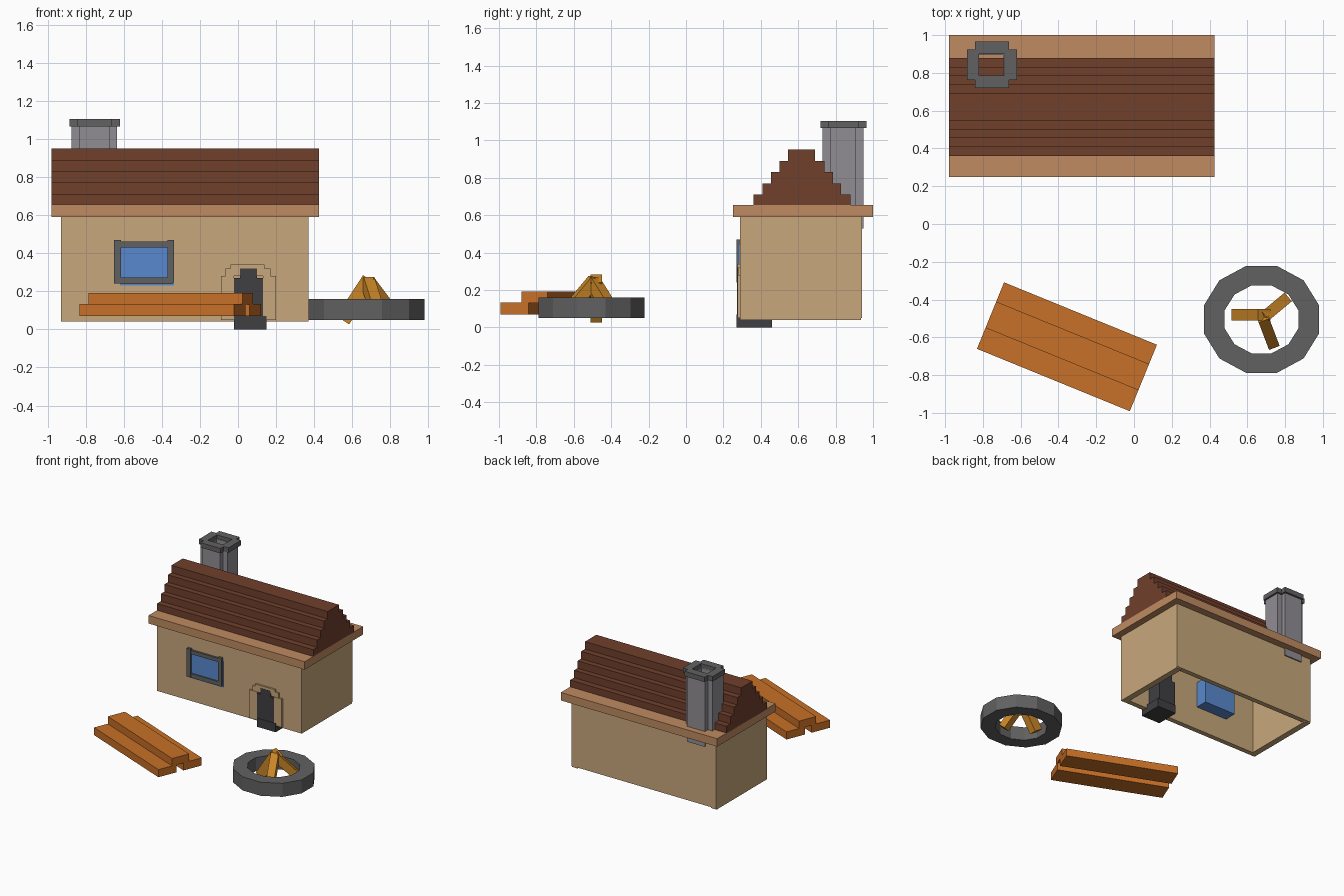
import bpy, bmesh, math
from mathutils import Vector, Matrix

if "Cube" in bpy.data.objects:
    bpy.data.objects.remove(bpy.data.objects["Cube"])


def material(name, rgb):
    m = bpy.data.materials.new(name)
    m.diffuse_color = (*rgb, 1)
    m.use_nodes = True
    m.node_tree.nodes["Principled BSDF"].inputs["Base Color"].default_value = m.diffuse_color
    return m


TAN = material("plaster", (0.58, 0.39, 0.20))
EAVE = material("eave_wood", (0.52, 0.26, 0.12))
ROOF = material("roof_brown", (0.16, 0.05, 0.025))
DARK = material("door_dark", (0.05, 0.05, 0.055))
STONE = material("stone", (0.12, 0.12, 0.12))
GREY = material("chimney_grey", (0.28, 0.27, 0.29))
BLUE = material("glass_blue", (0.10, 0.25, 0.62))
PLANK = material("plank_orange", (0.57, 0.16, 0.02))
LOG = material("log_orange", (0.60, 0.24, 0.02))


def finish(name, bm, mat):
    bmesh.ops.recalc_face_normals(bm, faces=bm.faces)
    me = bpy.data.meshes.new(name)
    bm.to_mesh(me)
    bm.free()
    me.materials.append(mat)
    ob = bpy.data.objects.new(name, me)
    bpy.context.collection.objects.link(ob)
    return ob


def boxes(name, mat, *ranges):
    """Boxes given as (x0, x1, y0, y1, z0, z1), in one object."""
    bm = bmesh.new()
    for x0, x1, y0, y1, z0, z1 in ranges:
        m = Matrix.Translation(((x0 + x1) / 2, (y0 + y1) / 2, (z0 + z1) / 2))
        m = m @ Matrix.Diagonal((x1 - x0, y1 - y0, z1 - z0, 1))
        bmesh.ops.create_cube(bm, size=1, matrix=m)
    return finish(name, bm, mat)


def prism(name, mat, profile, offset):
    """Extrude a closed outline of 3D points along an offset."""
    bm = bmesh.new()
    f = bm.faces.new([bm.verts.new(p) for p in profile])
    ext = bmesh.ops.extrude_face_region(bm, geom=[f], use_keep_orig=True)
    bmesh.ops.translate(bm, vec=offset,
                        verts=[g for g in ext["geom"] if isinstance(g, bmesh.types.BMVert)])
    return finish(name, bm, mat)


# Hollow walls, open underneath
boxes("front_wall", TAN, (-0.93, 0.37, 0.29, 0.33, 0.04, 0.60))
boxes("back_wall", TAN, (-0.93, 0.37, 0.90, 0.94, 0.05, 0.60))
boxes("left_wall", TAN, (-0.93, -0.88, 0.295, 0.935, 0.04, 0.60))
boxes("right_wall", TAN, (0.32, 0.37, 0.295, 0.935, 0.04, 0.60))

# Eave slab and stepped roof
boxes("eave_slab", EAVE, (-0.98, 0.425, 0.25, 1.0, 0.59, 0.655))
steps = [(0.36, 0.88), (0.41, 0.83), (0.455, 0.785), (0.50, 0.74), (0.545, 0.69)]
levels = [0.65, 0.71, 0.77, 0.83, 0.89, 0.95]
outline = []
for i, (a, b) in enumerate(steps):
    outline += [(-0.98, a, levels[i]), (-0.98, a, levels[i + 1])]
for i in reversed(range(5)):
    outline += [(-0.98, steps[i][1], levels[i + 1]), (-0.98, steps[i][1], levels[i])]
prism("stepped_roof", ROOF, outline, (1.405, 0, 0))


# Chimney shaft and cap: four slabs around an open flue
def flue(name, mat, x0, x1, y0, y1, t, notch, z0, z1):
    boxes(name, mat,
          (x0, x0 + t, y0 + notch, y1 - notch, z0, z1),
          (x1 - t, x1, y0 + notch, y1 - notch, z0, z1),
          (x0 + notch, x1 - notch, y0, y0 + t, z0, z1),
          (x0 + notch, x1 - notch, y1 - t, y1, z0, z1))


flue("chimney_shaft", GREY, -0.875, -0.635, 0.73, 0.95, 0.055, 0.04, 0.53, 1.075)
flue("chimney_cap", STONE, -0.885, -0.62, 0.72, 0.965, 0.065, 0.042, 1.065, 1.105)

# Window with frame
boxes("window_glass", BLUE, (-0.62, -0.335, 0.283, 0.43, 0.23, 0.44))
boxes("window_frame", STONE,
      (-0.65, -0.615, 0.27, 0.30, 0.24, 0.47), (-0.37, -0.337, 0.27, 0.30, 0.245, 0.47),
      (-0.64, -0.345, 0.274, 0.30, 0.43, 0.46), (-0.62, -0.345, 0.274, 0.30, 0.237, 0.272))

# Stepped door surround, door and threshold
boxes("door_surround", TAN,
      (-0.09, -0.02, 0.275, 0.30, 0.05, 0.28), (0.13, 0.20, 0.275, 0.30, 0.05, 0.28),
      (-0.065, 0.17, 0.278, 0.30, 0.28, 0.32), (-0.04, 0.14, 0.275, 0.30, 0.30, 0.34))
boxes("door", DARK, (-0.02, 0.13, 0.274, 0.45, 0.03, 0.27),
      (0.01, 0.10, 0.273, 0.45, 0.20, 0.32))
boxes("door_threshold", DARK, (-0.02, 0.15, 0.27, 0.46, 0.0, 0.07))

# Plank pile: two planks with a third lying across the gap
for name, y0, y1, z0 in (("plank_front", -0.19, -0.03, 0.07),
                         ("plank_back", 0.03, 0.19, 0.07),
                         ("plank_top", -0.07, 0.08, 0.13)):
    ob = boxes(name, PLANK, (-0.437, 0.437, y0, y1, z0, z0 + 0.062))
    ob.location = (-0.355, -0.65, 0)
    ob.rotation_euler.z = math.radians(-22.2)

# Fire ring of twelve stones
bm = bmesh.new()
N = 12
rings = []
for i in range(N):
    a = math.tau * (i + 0.5) / N
    k = 1 / math.cos(math.pi / N)
    c, s = k * math.cos(a), k * math.sin(a)
    rings.append([bm.verts.new((0.675 + rx * c, -0.505 + ry * s, z)) for rx, ry, z in
                  ((0.304, 0.283, 0.05), (0.304, 0.283, 0.16),
                   (0.195, 0.18, 0.16), (0.195, 0.18, 0.05))])
for i in range(N):
    p, q = rings[i], rings[(i + 1) % N]
    for j in range(4):
        k = (j + 1) % 4
        bm.faces.new((p[j], q[j], q[k], p[k]))
finish("fire_ring", bm, STONE)


# Three leaning logs
def log(name, a, b, w, t):
    a, b = Vector(a), Vector(b)
    d = (b - a).normalized()
    side = d.cross(Vector((0, 0, 1))).normalized() * w / 2
    up = side.cross(d).normalized() * t / 2
    prism(name, LOG, [a + side + up, a - side + up, a - side - up, a + side - up], b - a)


log("log_left", (0.55, -0.48, 0.048), (0.69, -0.48, 0.262), 0.06, 0.08)
log("log_right", (0.80, -0.40, 0.09), (0.68, -0.50, 0.25), 0.06, 0.06)
log("log_front", (0.735, -0.635, 0.08), (0.68, -0.49, 0.255), 0.06, 0.06)
